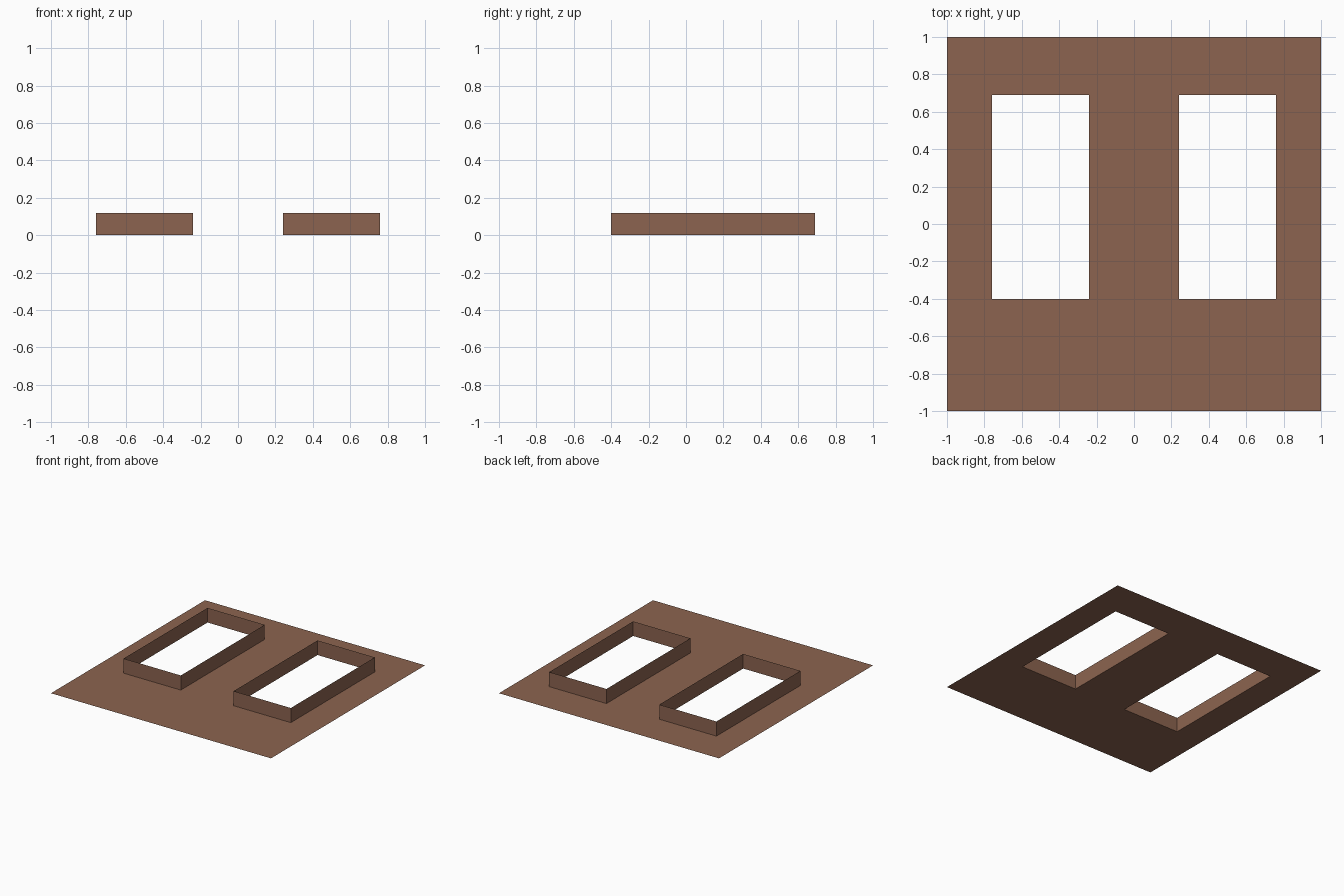
import bpy
import bmesh

if "Cube" in bpy.data.objects:
    bpy.data.objects.remove(bpy.data.objects["Cube"])

# Dimensions
HALF = 1.0
X_IN, X_OUT = 0.24, 0.76
Y_FRONT, Y_BACK = -0.40, 0.69
WALL_H = 0.12

brown = bpy.data.materials.new("brown")
brown.diffuse_color = (0.262, 0.127, 0.08, 1.0)
brown.use_nodes = True
brown.node_tree.nodes["Principled BSDF"].inputs["Base Color"].default_value = brown.diffuse_color


def make_object(name, bm):
    mesh = bpy.data.meshes.new(name)
    bm.to_mesh(mesh)
    bm.free()
    mesh.materials.append(brown)
    obj = bpy.data.objects.new(name, mesh)
    bpy.context.collection.objects.link(obj)
    return obj


# Flat sheet with two rectangular openings: cells of a cut grid, skipping the holes
def sheet():
    xs = [-HALF, -X_OUT, -X_IN, X_IN, X_OUT, HALF]
    ys = [-HALF, Y_FRONT, Y_BACK, HALF]
    bm = bmesh.new()
    grid = [[bm.verts.new((x, y, 0)) for y in ys] for x in xs]
    for i in range(len(xs) - 1):
        for j in range(len(ys) - 1):
            if j == 1 and i in (1, 3):
                continue
            bm.faces.new((grid[i][j], grid[i + 1][j],
                          grid[i + 1][j + 1], grid[i][j + 1]))
    make_object("base_sheet", bm)


# Thin upright rim around one opening, faces pointing outward
def rim(name, x0, x1):
    bm = bmesh.new()
    corners = [(x0, Y_FRONT), (x1, Y_FRONT), (x1, Y_BACK), (x0, Y_BACK)]
    low = [bm.verts.new((x, y, 0)) for x, y in corners]
    high = [bm.verts.new((x, y, WALL_H)) for x, y in corners]
    for i in range(4):
        k = (i + 1) % 4
        bm.faces.new((low[i], low[k], high[k], high[i]))
    make_object(name, bm)


sheet()
rim("left_opening_rim", -X_OUT, -X_IN)
rim("right_opening_rim", X_IN, X_OUT)
